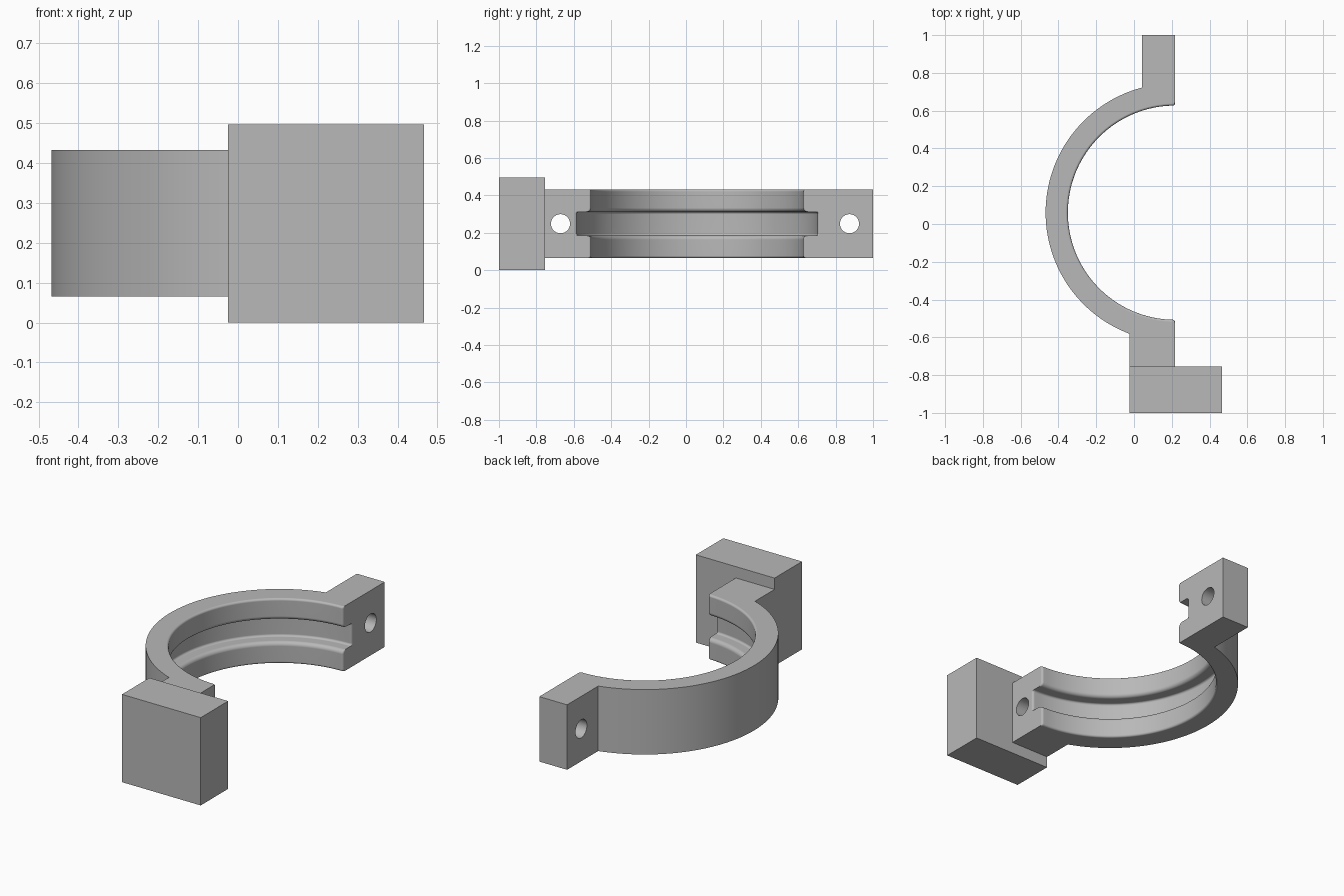
import bpy, bmesh, math
from math import sin, cos, pi

cube = bpy.data.objects.get("Cube")
if cube:
    bpy.data.objects.remove(cube, do_unlink=True)

CX, CY = 0.217, 0.06            # bore axis, lying in the flat end plane
OUTER, BORE, GROOVE = 0.685, 0.567, 0.644
Z0, Z1 = 0.065, 0.432           # ring bottom and top
MID = (Z0 + Z1) / 2
GROOVE_Z = MID - 0.063          # lower wall of the groove
FILLET, LIP = 0.012, 0.022

grey = bpy.data.materials.new("plain grey")
grey.use_nodes = True
grey.diffuse_color = (0.48, 0.48, 0.48, 1)
grey.node_tree.nodes["Principled BSDF"].inputs["Base Color"].default_value = grey.diffuse_color


def make(name, bm):
    bmesh.ops.recalc_face_normals(bm, faces=bm.faces)
    mesh = bpy.data.meshes.new(name)
    bm.to_mesh(mesh)
    bm.free()
    mesh.materials.append(grey)
    obj = bpy.data.objects.new(name, mesh)
    bpy.context.collection.objects.link(obj)
    return obj


def prism(name, outline, low, high):
    bm = bmesh.new()
    face = bm.faces.new([bm.verts.new((x, y, low)) for x, y in outline])
    top = bmesh.ops.extrude_face_region(bm, geom=[face])["geom"]
    verts = [v for v in top if isinstance(v, bmesh.types.BMVert)]
    bmesh.ops.translate(bm, verts=verts, vec=(0, 0, high - low))
    return make(name, bm)


def activate(obj):
    bpy.ops.object.select_all(action="DESELECT")
    obj.select_set(True)
    bpy.context.view_layer.objects.active = obj


def cut(obj, cutter):
    cutter.hide_render = True
    mod = obj.modifiers.new("cut", "BOOLEAN")
    mod.operation, mod.solver, mod.object = "DIFFERENCE", "EXACT", cutter
    activate(obj)
    bpy.ops.object.modifier_apply(modifier=mod.name)
    bpy.data.objects.remove(cutter, do_unlink=True)


def arc(cx, cy, r, start, end, n):
    angles = [start + (end - start) * i / n for i in range(n + 1)]
    return [(cx + r * cos(a), cy + r * sin(a)) for a in angles]


# Half ring with its two bolt tabs, still solid inside
BACK_X, FRONT_X, FRONT_Y = 0.043, -0.025, -0.755
rim = arc(CX, CY, OUTER, math.acos((BACK_X - CX) / OUTER),
          2 * pi - math.acos((FRONT_X - CX) / OUTER), 72)
outline = [(CX, 1), (BACK_X, 1)] + rim + [(FRONT_X, FRONT_Y), (CX, FRONT_Y)]
clamp = prism("half_ring_clamp", outline, Z0, Z1)

# Grooved bore section, as radius and height, mirrored about mid height
half = [(BORE + FILLET, Z0 - 0.05)]
half += arc(BORE + FILLET, Z0 + FILLET, FILLET, -pi / 2, -pi, 6)
half += arc(BORE + LIP, GROOVE_Z - LIP, LIP, pi, pi / 2, 8)
half += arc(GROOVE - FILLET, GROOVE_Z + FILLET, FILLET, -pi / 2, 0, 6)
section = half + [(r, 2 * MID - z) for r, z in reversed(half)]

# Sweep stations: (angle, shift in x, extra radius), flaring at both ends
flare = [(-FILLET + FILLET * sin(t), FILLET * (1 - cos(t)))
         for t in [pi / 2 * i / 5 for i in range(1, 6)]] + [(0.1, FILLET)]
lead = FILLET / BORE
stations = [(pi / 2, x, e) for x, e in reversed(flare)]
stations += [(pi / 2 + lead + (pi - 2 * lead) * i / 72, 0, 0) for i in range(73)]
stations += [(-pi / 2, x, e) for x, e in flare]

bm = bmesh.new()
rows = [[bm.verts.new((CX + dx + (r + e) * cos(a), CY + (r + e) * sin(a), z))
         for r, z in section] for a, dx, e in stations]
for p, q in zip(rows, rows[1:]):
    for i in range(len(section) - 1):
        bm.faces.new((p[i], p[i + 1], q[i + 1], q[i]))
bm.faces.new([row[0] for row in rows])
bm.faces.new([row[-1] for row in rows])
bm.faces.new(rows[0] + rows[-1][::-1])
cut(clamp, make("bore_cutter", bm))

# Bolt holes through both tabs
for y in (-0.671, 0.874):
    hole = prism("hole_cutter", arc(0, 0, 0.051, 0, 2 * pi, 40)[:-1], -0.5, 0.5)
    hole.rotation_euler.y = pi / 2
    hole.location = (0.1, y, MID)
    bpy.context.view_layer.update()
    cut(clamp, hole)

activate(clamp)
bpy.ops.object.shade_smooth_by_angle(angle=math.radians(30))
clamp.modifiers.new("even_shading", "WEIGHTED_NORMAL").keep_sharp = True

# Mounting block at the front
prism("mounting_block", [(FRONT_X, -1), (0.467, -1), (0.467, FRONT_Y), (FRONT_X, FRONT_Y)], 0, 0.496)
